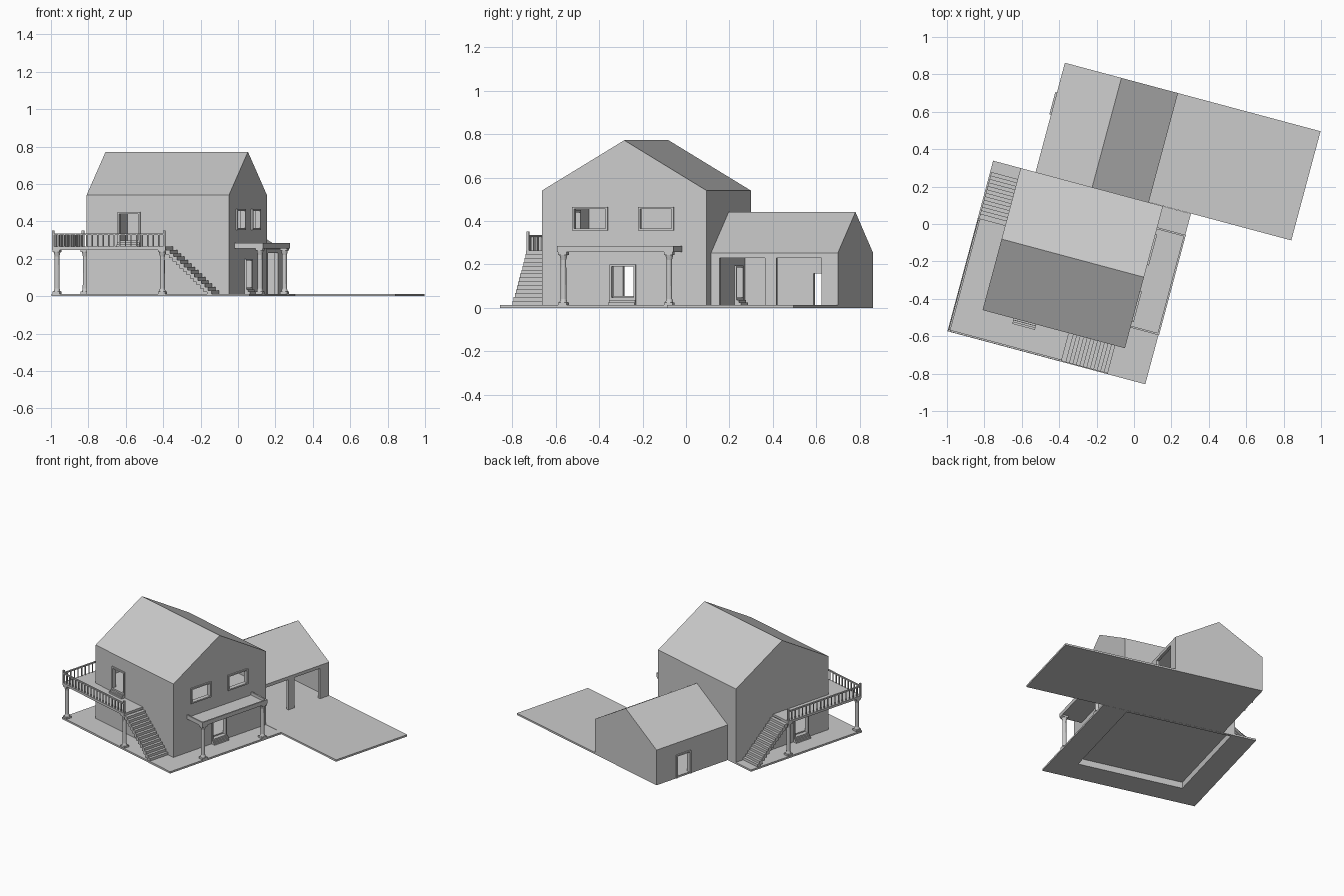
import bpy, bmesh, math
from mathutils import Matrix, Vector

if "Cube" in bpy.data.objects:
    bpy.data.objects.remove(bpy.data.objects["Cube"])

# Everything is laid out in the house's own axes (u, v, z), turned 15 degrees
TURN = Matrix.Rotation(math.radians(-15), 4, 'Z')
# house and garage extents in u, v
HU0, HU1, HV0, HV1 = -0.663, 0.125, -0.654, 0.132
GU0, GU1, GV1 = -0.58, 0.046, 0.737
EDGE = -0.812      # outer edge of deck and patio
DECK_END = -0.185  # where both stairs start
DECK_Z = 0.265
PAVE = 0.013


def finish(name, bm, cutter=False):
    bmesh.ops.recalc_face_normals(bm, faces=bm.faces)
    me = bpy.data.meshes.new(name)
    bm.to_mesh(me)
    bm.free()
    ob = bpy.data.objects.new(name, me)
    bpy.context.collection.objects.link(ob)
    ob.matrix_world = TURN
    if cutter:
        ob.hide_render = True
        ob.hide_viewport = True
    return ob


def add_box(bm, u0, u1, v0, v1, z0, z1):
    m = Matrix.Translation(((u0 + u1) / 2, (v0 + v1) / 2, (z0 + z1) / 2)) @ \
        Matrix.Diagonal((abs(u1 - u0), abs(v1 - v0), abs(z1 - z0), 1))
    bmesh.ops.create_cube(bm, size=1, matrix=m)


def boxes(name, items, cutter=False):
    bm = bmesh.new()
    for b in items:
        add_box(bm, *b)
    return finish(name, bm, cutter)


def gable(name, a0, a1, b0, b1, z0, eave, ridge, along_u, cutter=False):
    """House-shaped prism: profile across a, extruded from b0 to b1."""
    bm = bmesh.new()
    prof = [(a0, z0), (a1, z0), (a1, eave), ((a0 + a1) / 2, ridge), (a0, eave)]
    vs = [bm.verts.new((b0, a, z) if along_u else (a, b0, z)) for a, z in prof]
    f = bm.faces.new(vs)
    ext = bmesh.ops.extrude_face_region(bm, geom=[f])
    d = Vector((b1 - b0, 0, 0)) if along_u else Vector((0, b1 - b0, 0))
    bmesh.ops.translate(bm, vec=d, verts=[e for e in ext['geom'] if isinstance(e, bmesh.types.BMVert)])
    return finish(name, bm, cutter)


def cut(ob, cutter):
    m = ob.modifiers.new('cut', 'BOOLEAN')
    m.operation = 'DIFFERENCE'
    m.solver = 'EXACT'
    m.object = cutter


def opening(ob, name, axis, pos, out, mid, w, z0, z1, window=False, steps_to=None):
    """Cuts a door or window in the wall axis=pos, adds a frame and steps."""
    def b(p0, p1, q0, q1, za, zb):
        p0, p1 = sorted((pos + out * p0, pos + out * p1))
        return (p0, p1, q0, q1, za, zb) if axis == 'u' else (q0, q1, p0, p1, za, zb)
    a, c = mid - w / 2, mid + w / 2
    cut(ob, boxes(name + '_cutter', [b(-0.04, 0.03, a, c, z0, z1)], True))
    t, d = 0.01, 0.009
    parts = [b(-0.022, d, a - t, a, z0, z1), b(-0.022, d, c, c + t, z0, z1),
             b(-0.022, d, a - t, c + t, z1, z1 + t)]
    if window:
        parts.append(b(-0.022, d, a - t, c + t, z0 - t, z0))
    boxes(name + '_frame', parts)
    if steps_to is not None:
        h = (z0 - steps_to) / 3
        boxes(name + '_steps', [b(0, 0.01 * (3 - i), a - t, c + t, steps_to + i * h, steps_to + (i + 1) * h)
                                for i in range(3)])


def column(name, u, v, z0, z1):
    """Turned round shaft with square base and capital."""
    bm = bmesh.new()
    r = 0.016
    for za, zb in ((z0, z0 + 0.012), (z1 - 0.012, z1)):
        add_box(bm, u - 0.02, u + 0.02, v - 0.02, v + 0.02, za, zb)
    prof = [(r * 1.15, z0 + 0.012), (r * .85, z0 + 0.028), (r * .8, z1 - 0.035), (r * 1.15, z1 - 0.012)]
    for (r0, a), (r1, c) in zip(prof, prof[1:]):
        bmesh.ops.create_cone(bm, segments=16, cap_ends=False, radius1=r0, radius2=r1,
                              depth=c - a, matrix=Matrix.Translation((u, v, (a + c) / 2)))
    bmesh.ops.remove_doubles(bm, verts=bm.verts, dist=1e-5)
    return finish(name, bm)


# Paving
patio = boxes('patio', [(EDGE - .003, 0.28, EDGE, HV1, 0, PAVE)])
cut(patio, boxes('patio_cutter', [(HU0, HU1, HV0, HV1 + .05, -.05, .05)], True))
boxes('driveway', [(GU0, 0.835, HV1 + .001, GV1, 0, PAVE)])

# Main house shell, hollow and open underneath
T = 0.02
house = gable('house_walls_and_roof', HV0, HV1, HU0, HU1, 0, 0.54, 0.772, True)
cut(house, gable('house_hollow', HV0 + T, HV1 - T, HU0 + T, HU1 - T, -0.02, 0.53, 0.748, True, True))
boxes('ground_floor', [(HU0 + T, HU1 - T, HV0 + T, HV1 - T, 0.045, 0.055)])
boxes('upper_floor', [(HU0 + T, HU1 - T, HV0 + T, HV1 - T, 0.283, 0.297)])
opening(house, 'porch_door', 'u', HU1, 1, -0.267, 0.105, 0.047, 0.19, steps_to=PAVE)
opening(house, 'side_door', 'u', HU0, -1, -0.42, 0.105, 0.047, 0.19, steps_to=PAVE)
opening(house, 'deck_door', 'v', HV0, -1, -0.428, 0.105, 0.298, 0.44, steps_to=DECK_Z)
opening(house, 'garage_inner_door', 'v', HV1, 1, -0.435, 0.105, 0.047, 0.185, steps_to=PAVE)
opening(house, 'window_a', 'u', HU1, 1, -0.423, 0.15, 0.365, 0.455, window=True)
opening(house, 'window_b', 'u', HU1, 1, -0.109, 0.15, 0.365, 0.455, window=True)

# Garage shell with two wide bays and a rear door
garage = gable('garage_walls_and_roof', GU0, GU1, HV1, GV1, PAVE, 0.253, 0.441, False)
cut(garage, gable('garage_hollow', GU0 + T, GU1 - T, HV1 - .05, GV1 - T, -0.02, 0.244, 0.419, False, True))
for i, v in enumerate((0.281, 0.551)):
    cut(garage, boxes(f'bay_{i}_cutter', [(GU1 - .05, GU1 + .03, v - .108, v + .108, -.01, 0.23)], True))
opening(garage, 'garage_rear_door', 'u', GU0, -1, 0.511, 0.105, PAVE - .01, 0.158)

# Front porch with a raised rim round its flat roof
P0, P1, PU = -0.54, 0.015, 0.283
boxes('porch_roof', [(HU1, PU - .01, P0 + .01, P1 - .01, 0.256, 0.264),
                     (PU - .01, PU, P0, P1, 0.256, 0.285),
                     (HU1, PU - .01, P0, P0 + .01, 0.256, 0.285),
                     (HU1, PU - .01, P1 - .01, P1, 0.256, 0.285)])
column('porch_column_left', 0.26, -0.515, PAVE, 0.256)
column('porch_column_right', 0.26, -0.01, PAVE, 0.256)

# Raised deck wrapped round the corner
boxes('deck', [(EDGE, DECK_END, EDGE, HV0, 0.248, DECK_Z),
               (EDGE, HU0, HV0, DECK_END, 0.248, DECK_Z)])
for i, (u, v) in enumerate(((-.79, -.79), (DECK_END - .022, -.79), (-.79, DECK_END - .022))):
    column(f'deck_column_{i}', u, v, PAVE, 0.248)

# Deck railings along both outer edges, then the stairs
E, N, STEPS = EDGE + .006, 20, 13
for side in ('front', 'left'):
    def place(p0, p1, q0, q1, za, zb):
        return (p0, p1, q0, q1, za, zb) if side == 'front' else (q0, q1, p0, p1, za, zb)
    end = DECK_END - .007
    items = [place(E, end, E - .005, E + .005, 0.327, 0.336)]
    for i in range(1, N):
        p = E + (end - E) * i / N
        items.append(place(p - .003, p + .003, E - .003, E + .003, DECK_Z, 0.327))
    items.append(place(end - .006, end + .006, E - .006, E + .006, DECK_Z, 0.352))
    if side == 'front':
        items.append((E - .006, E + .006, E - .006, E + .006, DECK_Z, 0.352))
    boxes(side + '_railing', items)
    inner = HV0 if side == 'front' else HU0
    run, rise = 0.25 / STEPS, (DECK_Z - PAVE) / (STEPS + 1)
    boxes(side + '_stairs', [place(DECK_END + i * run, DECK_END + (i + 1) * run + .006, EDGE + .004, inner,
                                   max(PAVE, DECK_Z - (i + 1) * rise - .026), DECK_Z - (i + 1) * rise)
                             for i in range(STEPS)])
